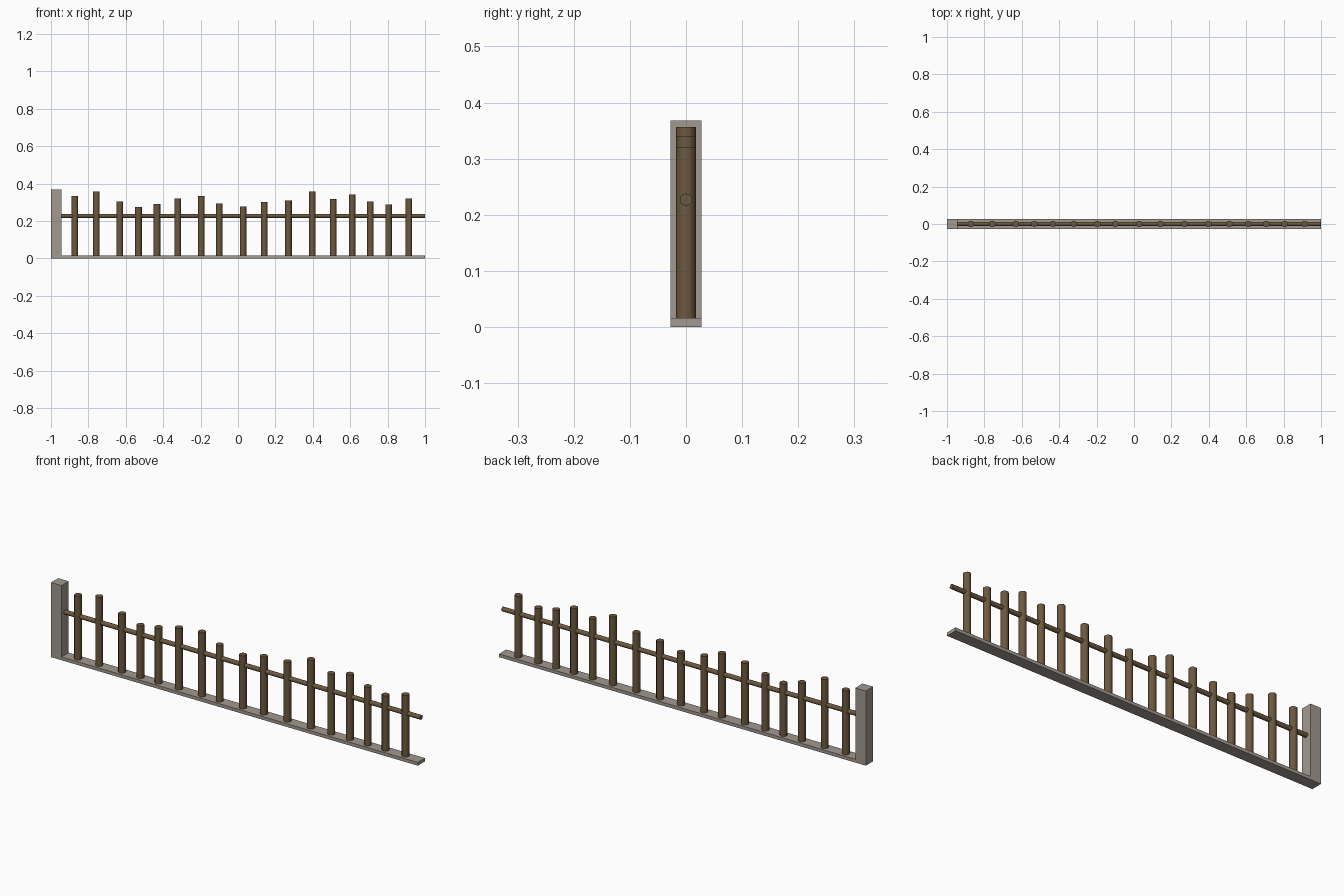
import bpy
from math import pi

if "Cube" in bpy.data.objects:
    bpy.data.objects.remove(bpy.data.objects["Cube"])


def material(name, rgb):
    m = bpy.data.materials.new(name)
    m.diffuse_color = (*rgb, 1)
    m.use_nodes = True
    m.node_tree.nodes["Principled BSDF"].inputs["Base Color"].default_value = m.diffuse_color
    return m


stone = material("stone", (0.36, 0.32, 0.28))
wood = material("wood", (0.15, 0.10, 0.05))


def box(name, x0, x1, half_depth, z0, z1, mat):
    bpy.ops.mesh.primitive_cube_add(size=1, location=((x0 + x1) / 2, 0, (z0 + z1) / 2))
    ob = bpy.context.object
    ob.name = name
    ob.scale = (x1 - x0, half_depth * 2, z1 - z0)
    bpy.ops.object.transform_apply(location=False, rotation=False, scale=True)
    ob.data.materials.append(mat)


def pole(name, radius, length, location, rotation=(0, 0, 0)):
    bpy.ops.mesh.primitive_cylinder_add(vertices=12, radius=radius, depth=length,
                                        location=location, rotation=rotation)
    ob = bpy.context.object
    ob.name = name
    ob.data.materials.append(wood)
    bpy.ops.object.shade_smooth_by_angle(angle=pi / 5)


BASE_TOP = 0.016

# Stone strip and end post
box("base_strip", -1, 1, 0.028, 0, BASE_TOP, stone)
box("end_post", -1, -0.943, 0.028, 0, 0.368, stone)

# Horizontal rail through the pickets
pole("rail", 0.011, 1.945, (0.0275, 0, 0.227), (0, pi / 2, 0))

# Uneven pickets: x position, top height
pickets = [(-0.872, 0.332), (-0.757, 0.356), (-0.632, 0.305), (-0.532, 0.275),
           (-0.433, 0.291), (-0.322, 0.319), (-0.196, 0.332), (-0.100, 0.294),
           (0.027, 0.278), (0.141, 0.302), (0.270, 0.310), (0.398, 0.356),
           (0.509, 0.316), (0.610, 0.340), (0.708, 0.305), (0.805, 0.289),
           (0.914, 0.320)]
for i, (x, top) in enumerate(pickets, 1):
    pole(f"picket_{i:02d}", 0.0175, top - BASE_TOP, (x, 0, (top + BASE_TOP) / 2))
